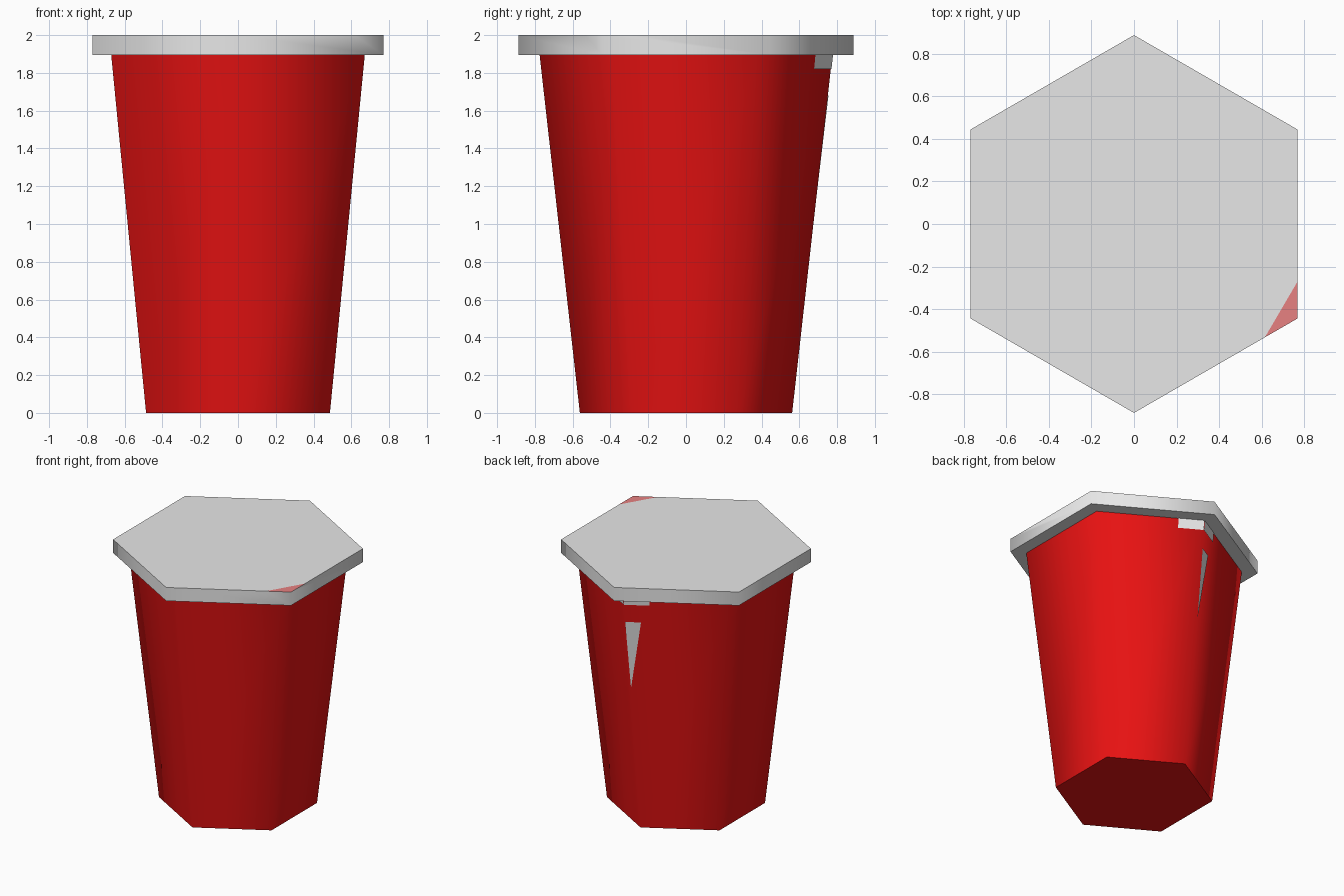
import bpy, bmesh, math
from mathutils import Vector

if "Cube" in bpy.data.objects:
    bpy.data.objects.remove(bpy.data.objects["Cube"])


def material(name, rgb):
    m = bpy.data.materials.new(name)
    m.diffuse_color = (*rgb, 1)
    m.use_nodes = True
    m.node_tree.nodes["Principled BSDF"].inputs["Base Color"].default_value = m.diffuse_color
    return m


red = material("red", (0.8, 0.006, 0.006))
white = material("off_white", (0.8, 0.8, 0.8))
pink = material("faded_pink", (0.8, 0.22, 0.22))

R_BASE, R_TOP, R_LID = 0.562, 0.775, 0.888
Z_LID, Z_TOP = 1.895, 2.0


def corner(i, r, z):
    a = math.radians(90 + 60 * i)      # corner 0 points to +y
    return Vector((r * math.cos(a), r * math.sin(a), z))


def add_object(name, bm, *mats):
    bm.normal_update()
    me = bpy.data.meshes.new(name)
    bm.to_mesh(me)
    bm.free()
    for m in mats:
        me.materials.append(m)
    ob = bpy.data.objects.new(name, me)
    bpy.context.collection.objects.link(ob)
    return ob


def loft(rings):
    """Capped hexagonal loft: smooth sides, sharp caps."""
    bm = bmesh.new()
    rows = [[bm.verts.new(corner(i, r, z)) for i in range(6)] for r, z in rings]
    for a, b in zip(rows, rows[1:]):
        for i in range(6):
            j = (i + 1) % 6
            bm.faces.new((a[i], a[j], b[j], b[i])).smooth = True
    for cap in (bm.faces.new(rows[0][::-1]), bm.faces.new(rows[-1])):
        for e in cap.edges:
            e.smooth = False
    return bm


# Tapered cup
add_object("cup", loft([(R_BASE, 0), (R_TOP, Z_LID)]), red)

# Lid, with one faded corner cut into its top
bm = loft([(R_LID, Z_LID), (R_LID, Z_TOP)])
p, q = Vector((0.617, -0.53, Z_TOP)), Vector((0.769, -0.27, Z_TOP))
n = (q - p).cross(Vector((0, 0, 1))).normalized()
top = max(bm.faces, key=lambda f: f.calc_center_median().z)
bmesh.ops.bisect_plane(bm, geom=[top, *top.edges, *top.verts], plane_co=p, plane_no=n)
bm.normal_update()
for f in bm.faces:
    c = f.calc_center_median()
    if f.normal.z > 0.9 and (c - p).dot(n) > 0:
        f.material_index = 1
add_object("lid", bm, white, pink)


def patch(name, side, points, mat):
    """Thin mark on the wall beside the rear edge; points are (fraction across, z)."""
    bm = bmesh.new()
    vs = []
    for t, z in points:
        r = R_BASE + (R_TOP - R_BASE) * z / Z_LID
        v = corner(0, r, z).lerp(corner(side, r, z), t)
        out = corner(side / 2, 0.004, 0)
        vs.append(bm.verts.new(v + out))
    f = bm.faces.new(vs)
    f.normal_update()
    if f.normal.y < 0:
        f.normal_flip()
    add_object(name, bm, mat)


# Pale marks near the rear edge of the cup
for side, label in ((1, "left"), (-1, "right")):
    patch("rim_mark_" + label, side, [(0, 1.82), (0.24, 1.82), (0.24, Z_LID), (0, Z_LID)], white)
patch("wall_mark", 1, [(0, 1.68), (0.15, 1.68), (0.01, 1.14)], white)
